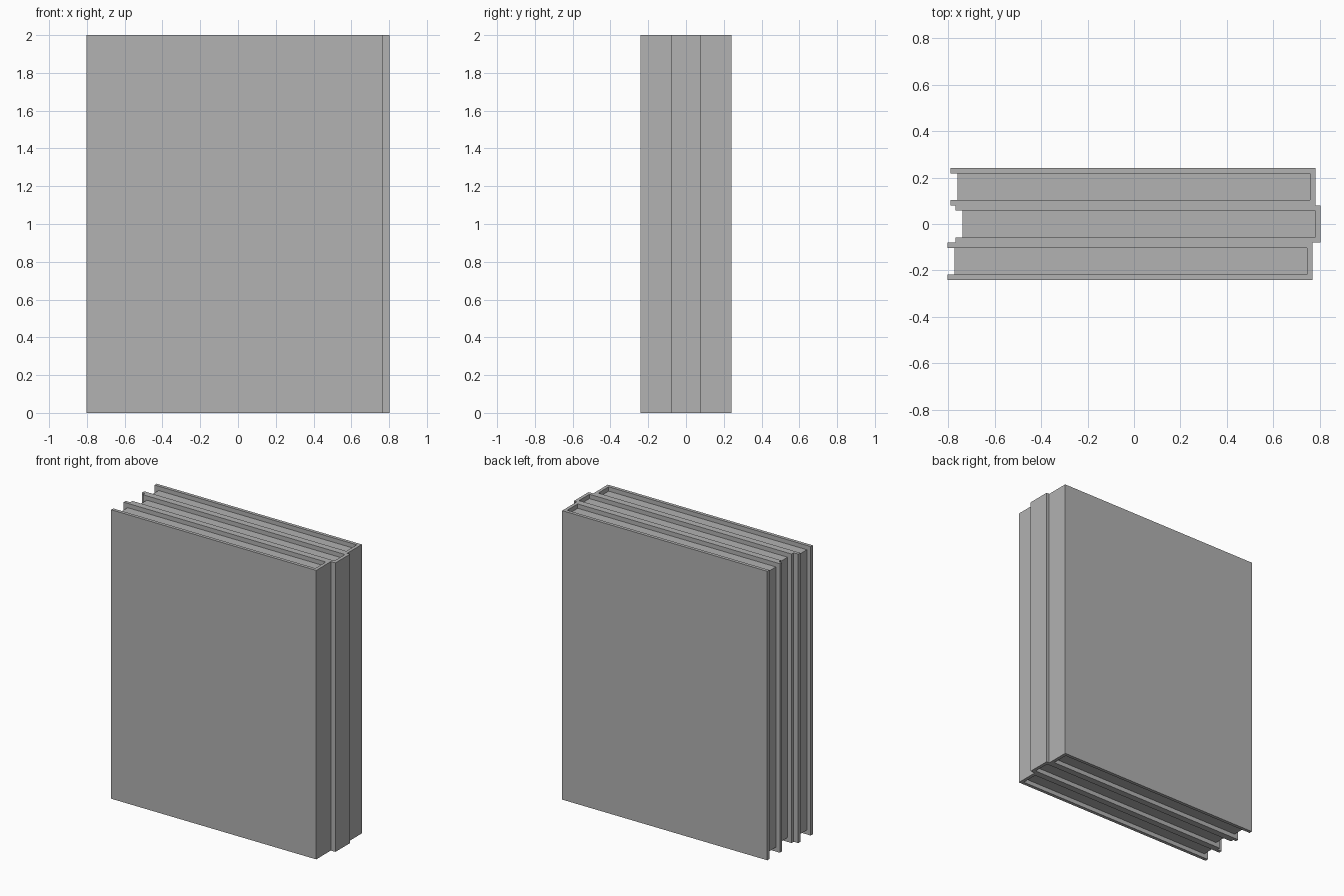
import bpy
import bmesh

cube = bpy.data.objects.get("Cube")
if cube:
    bpy.data.objects.remove(cube, do_unlink=True)

HEIGHT = 2.0
LENGTH = 1.57    # fore edge to spine
THICK = 0.16     # one book
BOARD = 0.023    # cover board
INSET = 0.03     # page block set back from the cover edges

grey = bpy.data.materials.new("plain_grey")
grey.use_nodes = True
colour = (0.445, 0.445, 0.445, 1)
grey.diffuse_color = colour
grey.node_tree.nodes["Principled BSDF"].inputs["Base Color"].default_value = colour


def prism(name, outline, bottom, top):
    """Extrude a flat outline upwards into a solid part."""
    bm = bmesh.new()
    base = bm.faces.new([bm.verts.new((x, y, bottom)) for x, y in outline])
    walls = bmesh.ops.extrude_face_region(bm, geom=[base])
    verts = [v for v in walls["geom"] if isinstance(v, bmesh.types.BMVert)]
    bmesh.ops.translate(bm, verts=verts, vec=(0, 0, top - bottom))
    bmesh.ops.recalc_face_normals(bm, faces=bm.faces)
    mesh = bpy.data.meshes.new(name)
    bm.to_mesh(mesh)
    bm.free()
    mesh.materials.append(grey)
    obj = bpy.data.objects.new(name, mesh)
    bpy.context.collection.objects.link(obj)
    return obj


def book(name, spine_x, y):
    x0, x1 = spine_x - LENGTH, spine_x
    inner_x = x1 - BOARD
    out, inn = THICK / 2, THICK / 2 - BOARD
    # Wrapped cover: two boards joined by the spine
    prism(name + "_cover",
          [(x0, y - out), (x1, y - out), (x1, y + out), (x0, y + out),
           (x0, y + inn), (inner_x, y + inn), (inner_x, y - inn), (x0, y - inn)],
          0, HEIGHT)
    # Page block
    prism(name + "_pages",
          [(x0 + INSET, y - inn), (inner_x, y - inn),
           (inner_x, y + inn), (x0 + INSET, y + inn)],
          INSET, HEIGHT - INSET)


# Three books side by side, slightly staggered
for name, spine_x, y in (("front_book", 0.767, -THICK),
                         ("middle_book", 0.802, 0),
                         ("back_book", 0.78, THICK)):
    book(name, spine_x, y)
